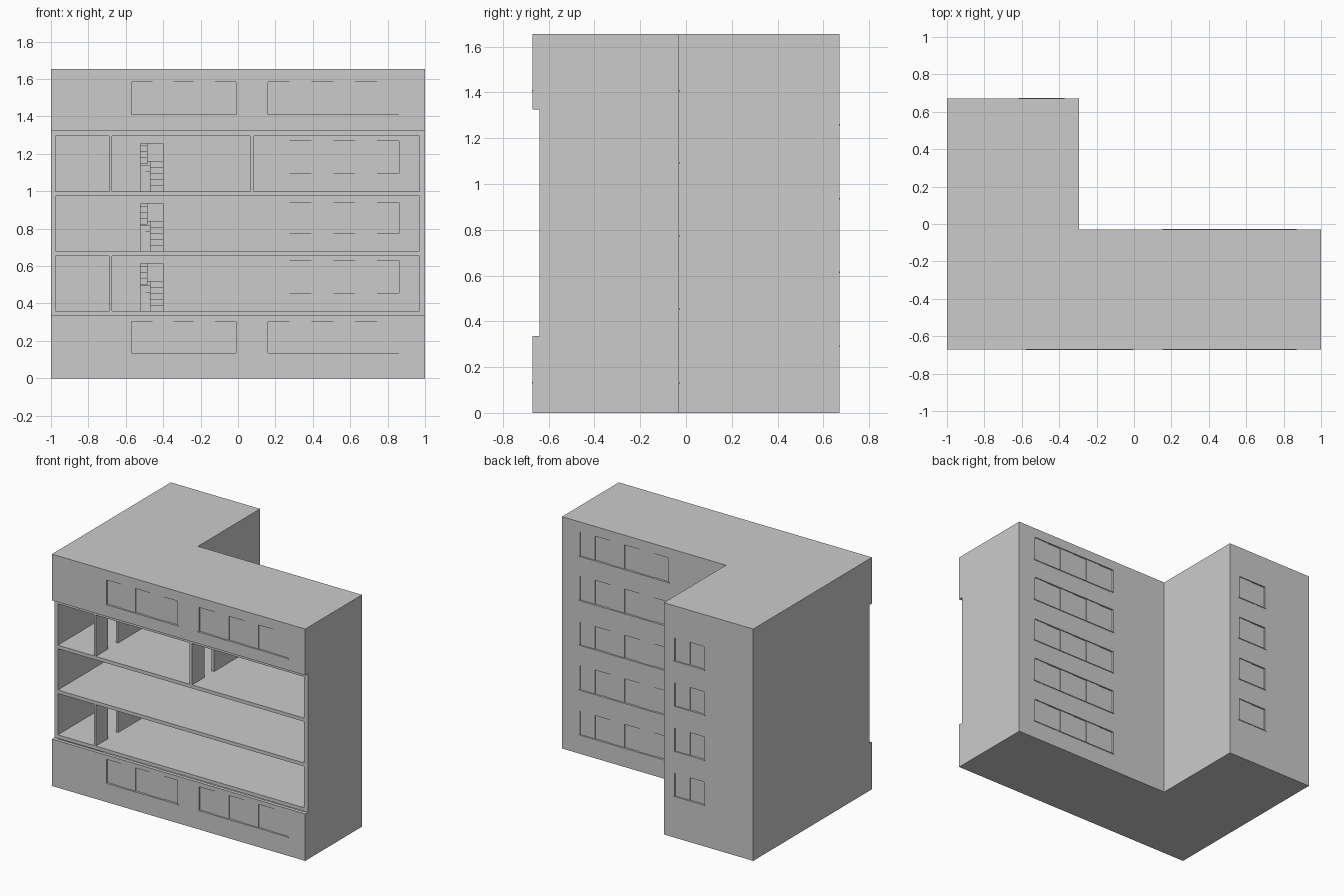
import bpy, bmesh

if "Cube" in bpy.data.objects:
    bpy.data.objects.remove(bpy.data.objects["Cube"])

FLOORS = [0.04, 0.36, 0.68, 1.0, 1.325]
CEILS = [0.335, 0.655, 0.975, 1.295, 1.63]


def boxes(name, items):
    """One object made of axis-aligned boxes (x0, x1, y0, y1, z0, z1)."""
    bm = bmesh.new()
    for x0, x1, y0, y1, z0, z1 in items:
        verts = bmesh.ops.create_cube(bm, size=1)["verts"]
        for v in verts:
            v.co = (x1 if v.co.x > 0 else x0,
                    y1 if v.co.y > 0 else y0,
                    z1 if v.co.z > 0 else z0)
    mesh = bpy.data.meshes.new(name)
    bm.to_mesh(mesh)
    bm.free()
    ob = bpy.data.objects.new(name, mesh)
    bpy.context.collection.objects.link(ob)
    return ob


# L-shaped building mass
outline = [(-1, -.67), (1, -.67), (1, -.03), (-.295, -.03), (-.295, .67), (-1, .67)]
bm = bmesh.new()
face = bm.faces.new([bm.verts.new((x, y, 0)) for x, y in outline])
top = bmesh.ops.extrude_face_region(bm, geom=[face])["geom"]
bmesh.ops.translate(bm, vec=(0, 0, 1.655),
                    verts=[g for g in top if isinstance(g, bmesh.types.BMVert)])
bmesh.ops.recalc_face_normals(bm, faces=bm.faces)
mesh = bpy.data.meshes.new("building_shell")
bm.to_mesh(mesh)
bm.free()
shell = bpy.data.objects.new("building_shell", mesh)
bpy.context.collection.objects.link(shell)

# Rooms on each floor, divided by partitions on the first and third open floors
rooms = [(-.65, -.325, -.03, .645, .04, 1.63)]
spans = [[(-.975, .97)],
         [(-.975, -.69), (-.675, .97)],
         [(-.975, .97)],
         [(-.975, -.69), (-.675, .065), (.085, .97)],
         [(-.975, .97)]]
for i, (z0, z1) in enumerate(zip(FLOORS, CEILS)):
    front = -.66 if 1 <= i <= 3 else -.645
    rooms += [(a, b, front, -.055, z0, z1) for a, b in spans[i]]
    rooms.append((-.975, -.675, -.015, .645, z0, z1))

# Windows: x0, x1, z0, z1, wall plane y, outward direction, pane count
windows = []
for z0, z1 in [(.135, .305), (1.41, 1.585)]:
    windows += [(-.57, -.01, z0, z1, -.67, -1, 5), (.16, .86, z0, z1, -.67, -1, 6)]
for z0, z1 in [(.135, .305), (.455, .63), (.775, .94), (1.095, 1.27), (1.41, 1.585)]:
    windows.append((.16, .86, z0, z1, -.03, 1, 6))
for i in range(4):
    z0 = .295 + .322 * i
    windows.append((-.61, -.38, z0, z0 + .165, .67, 1, 2))

# Openings: open facade, windows, stair doors and partition doors
openings = [(-1.1, 1.1, -.75, -.64, .335, 1.325)]
openings += [(a, b, y - .04, y + .04, z0, z1) for a, b, z0, z1, y, d, n in windows]
openings += [(-.52, -.40, -.07, -.02, z, z + .255) for z in FLOORS]
for x, z in [(-.6825, .36), (-.6825, 1.0), (.075, 1.0)]:
    openings.append((x - .02, x + .02, -.50, -.39, z, z + .255))

cutters = [boxes("room_cutter", rooms), boxes("opening_cutter", openings)]
for cutter in cutters:
    cutter.hide_render = True
    mod = shell.modifiers.new(cutter.name, 'BOOLEAN')
    mod.operation = 'DIFFERENCE'
    mod.solver = 'EXACT'
    mod.object = cutter
bpy.context.view_layer.update()
final = bpy.data.meshes.new_from_object(
    shell.evaluated_get(bpy.context.evaluated_depsgraph_get()))
shell.modifiers.clear()
shell.data = final
for cutter in cutters:
    bpy.data.objects.remove(cutter)

# Sliding panes at alternating depth, and thin sills
panes, sills = [], []
for a, b, z0, z1, y, d, n in windows:
    w = (b - a) / n
    for k in range(n):
        depth = .007 if k % 2 else .012
        ya, yb = sorted((y - d * depth, y - d * (depth + .005)))
        panes.append((a + k * w, a + (k + 1) * w, ya, yb, z0, z1))
    ya, yb = sorted((y - d * .01, y + d * .003))
    sills.append((a - .008, b + .008, ya, yb, z0 - .006, z0))
boxes("window_panes", panes)
boxes("window_sills", sills)

# Switchback stairs in the rear wing
steps, landings = [], []
for i in range(4):
    z = FLOORS[i]
    rise = (FLOORS[i + 1] - z) / 10
    for k in range(5):
        y = .2 + .05 * k
        za = z + rise * (k + 1)
        zb = z + rise * (10 - k)
        steps.append((-.47, -.325, y, y + .05, za - .05, za))
        steps.append((-.65, -.485, y, y + .05, zb - .05, zb))
    landings.append((-.65, -.325, .45, .645, z + rise * 5 - .025, z + rise * 5))
    landings.append((-.65, -.325, -.03, .2, FLOORS[i + 1] - .025, FLOORS[i + 1]))
boxes("stair_steps", steps)
boxes("stair_landings", landings)
